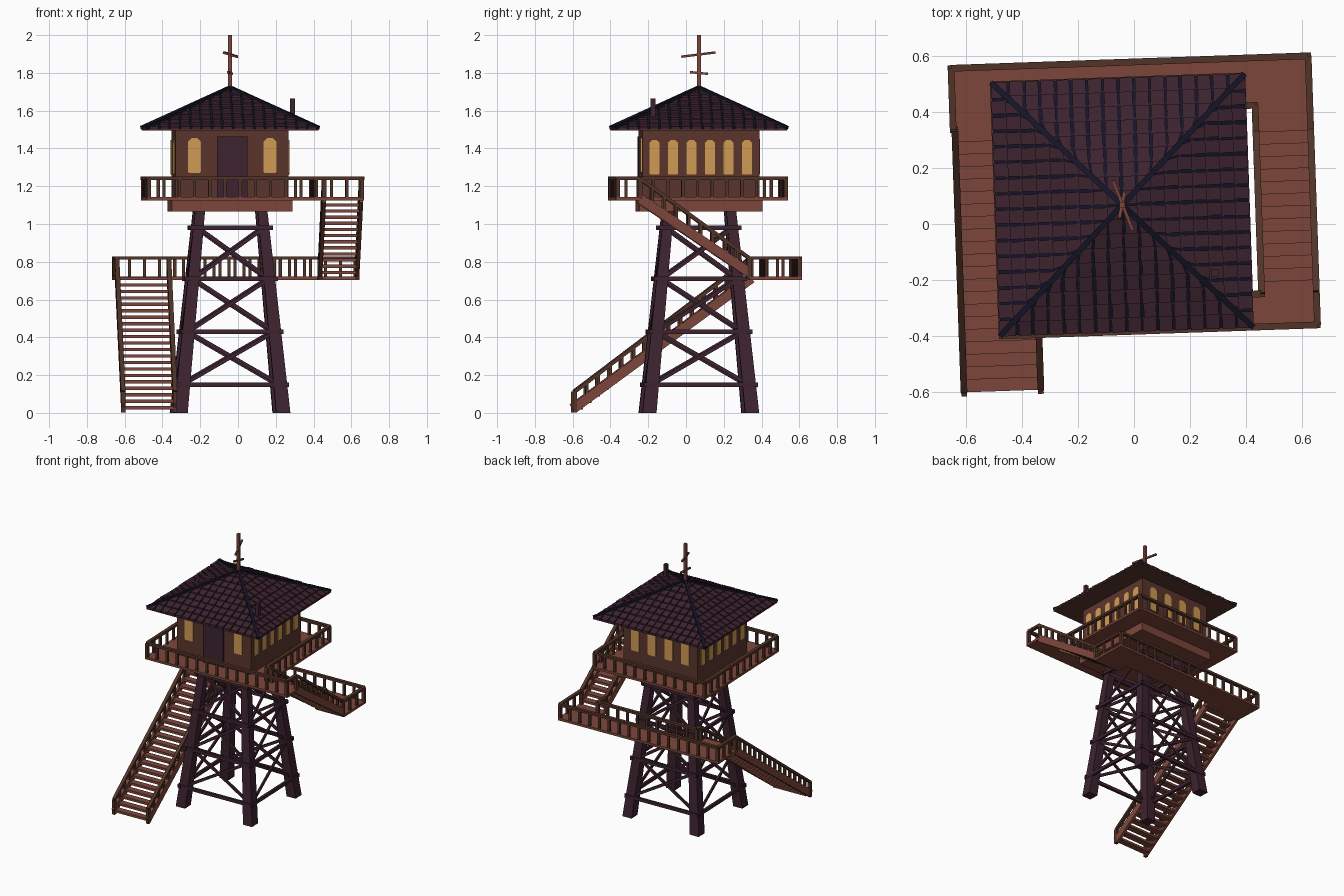
import bpy, bmesh, math, random
from mathutils import Vector, Matrix

if "Cube" in bpy.data.objects:
    bpy.data.objects.remove(bpy.data.objects["Cube"])

random.seed(4)
# the whole tower is turned slightly about its own axis
PLACE = Matrix.Translation((-0.042, 0.068, 0)) @ Matrix.Rotation(math.radians(2), 4, 'Z')


def mat(name, c):
    m = bpy.data.materials.new(name)
    m.diffuse_color = (*c, 1)
    m.use_nodes = True
    m.node_tree.nodes["Principled BSDF"].inputs["Base Color"].default_value = m.diffuse_color
    return m


WOOD = mat("red_wood", (0.205, 0.062, 0.043))
RAIL = mat("rail_brown", (0.085, 0.034, 0.022))
WALL = mat("wall_brown", (0.105, 0.036, 0.026))
PURPLE = mat("dark_purple", (0.047, 0.017, 0.029))
NAVY = mat("navy", (0.007, 0.007, 0.02))
GLASS = mat("amber_glass", (0.64, 0.33, 0.09))


def prism(bm, a, b):
    """Solid between two matching loops of points."""
    va, vb = [bm.verts.new(p) for p in a], [bm.verts.new(p) for p in b]
    n = len(va)
    bm.faces.new(va[::-1])
    bm.faces.new(vb)
    for i in range(n):
        j = (i + 1) % n
        bm.faces.new((va[i], va[j], vb[j], vb[i]))


def square(x, y, z, hx, hy):
    return [(x - hx, y - hy, z), (x + hx, y - hy, z), (x + hx, y + hy, z), (x - hx, y + hy, z)]


def box(bm, x0, x1, y0, y1, z0, z1):
    x, y, hx, hy = (x0 + x1) / 2, (y0 + y1) / 2, (x1 - x0) / 2, (y1 - y0) / 2
    prism(bm, square(x, y, z0, hx, hy), square(x, y, z1, hx, hy))


def beam(bm, p, q, w, h):
    p, q = Vector(p), Vector(q)
    d = (q - p).normalized()
    s = d.cross((0, 0, 1))
    s = s.normalized() if s.length > 1e-4 else Vector((1, 0, 0))
    u = s.cross(d) * h / 2
    s = s * w / 2
    prism(bm, [p - s - u, p + s - u, p + s + u, p - s + u], [q - s - u, q + s - u, q + s + u, q - s + u])


def finish(bm, name, material):
    bmesh.ops.recalc_face_normals(bm, faces=bm.faces)
    bm.transform(PLACE)
    me = bpy.data.meshes.new(name)
    bm.to_mesh(me)
    bm.free()
    me.materials.append(material)
    bpy.context.collection.objects.link(bpy.data.objects.new(name, me))


def side(k, a, d, z):
    """Point on side k (0 front, 1 right, 2 back, 3 left): along, outward, up."""
    return Matrix.Rotation(k * math.pi / 2, 3, 'Z') @ Vector((a, -d, z))


# legs, splayed and tapered
def leg_at(z):
    return 0.272 - 0.1 * z


bm = bmesh.new()
for sx in (-1, 1):
    for sy in (-1, 1):
        a, b = leg_at(0), leg_at(1.08)
        prism(bm, square(sx * a, sy * a, 0, .037, .037), square(sx * b, sy * b, 1.08, .026, .026))
finish(bm, "tower_legs", PURPLE)

# horizontal girts and cross braces
bm = bmesh.new()
levels = (0.15, 0.43, 0.71, 0.98)
for k in range(4):
    for z in levels:
        a = leg_at(z)
        beam(bm, side(k, -a - .045, a + .03, z), side(k, a + .045, a + .03, z), .018, .024)
    for z0, z1 in zip(levels, levels[1:]):
        a, b = leg_at(z0), leg_at(z1)
        for s in (-1, 1):
            o = .012 + .006 * s
            beam(bm, side(k, -s * a, a + o, z0), side(k, s * b, b + o, z1), .012, .02)
finish(bm, "tower_braces", PURPLE)

# decks and walkway
bm = bmesh.new()
box(bm, -.32, .32, -.325, .325, 1.065, 1.127)
finish(bm, "platform_base", WOOD)
bm = bmesh.new()
box(bm, -.457, .455, -.464, .457, 1.125, 1.142)
box(bm, .455, .694, -.464, -.335, 1.125, 1.142)
finish(bm, "upper_deck", WOOD)
bm = bmesh.new()
box(bm, -.607, .694, .33, .521, .704, .721)
box(bm, -.607, -.303, .285, .33, .704, .721)
box(bm, .475, .694, .245, .33, .704, .721)
finish(bm, "lower_walkway", WOOD)


# stairs: open treads between two stringers
def stairs(name, u0, u1, v0, z0, v1, z1, n):
    bm = bmesh.new()
    run, rise = (v1 - v0) / n, (z1 - z0) / n
    for i in range(n):
        a, b = sorted((v0 + i * run, v0 + (i + 1.08) * run))
        z = z0 + (i + 1) * rise
        box(bm, u0 + .015, u1 - .015, a, b, z - .017, z)
    for u in (u0 + .011, u1 - .011):
        beam(bm, (u, v0, z0 + .022), (u, v1, z1 - .008), .02, .05)
    finish(bm, name, WOOD)


stairs("lower_stairs", -.6, -.303, -.65, .002, .29, .72, 21)
stairs("upper_stairs", .475, .694, .245, .72, -.335, 1.142, 13)


# railings: posts, handrail and end posts along each straight run
def railing(name, runs):
    bm = bmesh.new()
    for p, q in runs:
        p, q = Vector(p), Vector(q)
        n = max(1, round((q - p).length / .08))
        for i in range(n + 1):
            x, y, z = p.lerp(q, i / n)
            w = .011 if i in (0, n) else .008
            box(bm, x - w, x + w, y - w, y + w, z - .01, z + .1)
        up = Vector((0, 0, .1))
        beam(bm, p + up, q + up, .024, .018)
    finish(bm, name, RAIL)


def path(z, *pts):
    pts = [(x, y, z) for x, y in pts]
    return list(zip(pts, pts[1:]))


railing("upper_deck_railing", path(1.142, (.683, -.335), (.683, -.453), (-.446, -.453),
                                   (-.446, .446), (.444, .446), (.444, -.335), (.485, -.335)))
railing("walkway_outer_railing", path(.72, (-.595, .29), (-.595, .51), (.683, .51), (.683, .245)))
railing("walkway_inner_railing", path(.72, (-.314, .29), (-.314, .34), (.487, .34), (.487, .245)))
railing("lower_stair_railing", [((u, -.645, .012), (u, .29, .72)) for u in (-.589, -.314)])
railing("upper_stair_railing", [((u, .245, .72), (u, -.335, 1.142)) for u in (.487, .683)])

# cabin
HX, HY = .30, .31
bm = bmesh.new()
box(bm, -HX, HX, -HY, HY, 1.14, 1.53)
finish(bm, "cabin_walls", WALL)


# windows with clipped corners
def window(bm, k, a, w, z0, z1):
    d = HY if k % 2 == 0 else HX
    h, c = w / 2, w * .28
    shape = [(-h, z0 + c / 3), (-h + c / 3, z0), (h - c / 3, z0), (h, z0 + c / 3),
             (h, z1 - c), (h - c, z1), (-h + c, z1), (-h, z1 - c)]
    prism(bm, [side(k, a + x, d - .003, z) for x, z in shape], [side(k, a + x, d + .006, z) for x, z in shape])


bm = bmesh.new()
for a in (-.2, .2):
    window(bm, 0, a, .068, 1.27, 1.455)
for i in range(4):
    window(bm, 2, (i - 1.5) * .135, .065, 1.265, 1.45)
for k in (1, 3):
    for i in range(6):
        window(bm, k, (i - 2.5) * .098, .054, 1.262, 1.445)
finish(bm, "windows", GLASS)

# door
bm = bmesh.new()
box(bm, -.07, .07, -HY - .007, -HY + .01, 1.142, 1.45)
finish(bm, "door", PURPLE)
bm = bmesh.new()
for s in (-1, 1):
    box(bm, s * .075 - .006, s * .075 + .006, -HY - .011, -HY + .01, 1.142, 1.46)
box(bm, -.081, .081, -HY - .011, -HY + .01, 1.45, 1.462)
finish(bm, "door_frame", PURPLE)

# roof core, soffit, tiles and hip caps
R, EAVE, APEX = .452, 1.502, 1.715
bm = bmesh.new()
prism(bm, square(0, 0, EAVE, R, R), square(0, 0, APEX, .004, .004))
finish(bm, "roof_core", NAVY)
bm = bmesh.new()
box(bm, -R, R, -R, R, EAVE - .007, EAVE)
finish(bm, "roof_soffit", WALL)

bm = bmesh.new()
ROWS, TW = 9, .056
for k in range(4):
    for r in range(ROWS):
        t0, t1 = r / ROWS, (r + .97) / ROWS
        h0, h1 = R * (1 - t0) + .003, R * (1 - t1)
        n = math.ceil(h0 / TW) + 1
        for i in range(-n, n):
            x0 = i * TW + .003 + random.uniform(0, .005)
            x1 = (i + 1) * TW - random.uniform(.002, .005)
            if x1 < -h0 + .006 or x0 > h0 - .006:
                continue
            lift = .012 + random.uniform(-.002, .003)

            def pt(x, h, t, up):
                return side(k, max(-h, min(h, x)), h, EAVE + (APEX - EAVE) * t + up)
            low = [(x0, h0, t0), (x1, h0, t0), (x1, h1, t1), (x0, h1, t1)]
            prism(bm, [pt(*q, -.001) for q in low],
                  [pt(*q, u) for q, u in zip(low, (lift, lift, .004, .004))])
bmesh.ops.dissolve_degenerate(bm, dist=1e-5, edges=bm.edges)
finish(bm, "roof_tiles", PURPLE)

bm = bmesh.new()
for sx in (-1, 1):
    for sy in (-1, 1):
        beam(bm, (sx * R, sy * R, EAVE + .008), (0, 0, APEX + .008), .02, .018)
finish(bm, "hip_caps", NAVY)

# chimney pipe
bm = bmesh.new()
box(bm, .309, .335, -.268, -.242, 1.54, 1.665)
finish(bm, "chimney", PURPLE)

# mast with two tilted cross bars
bm = bmesh.new()
box(bm, -.01, .01, -.01, .01, 1.69, 2.0)
beam(bm, (-.03, .088, 1.908), (.034, -.092, 1.886), .012, .012)
beam(bm, (.01, .046, 1.795), (-.012, -.046, 1.804), .012, .012)
finish(bm, "mast", WOOD)
